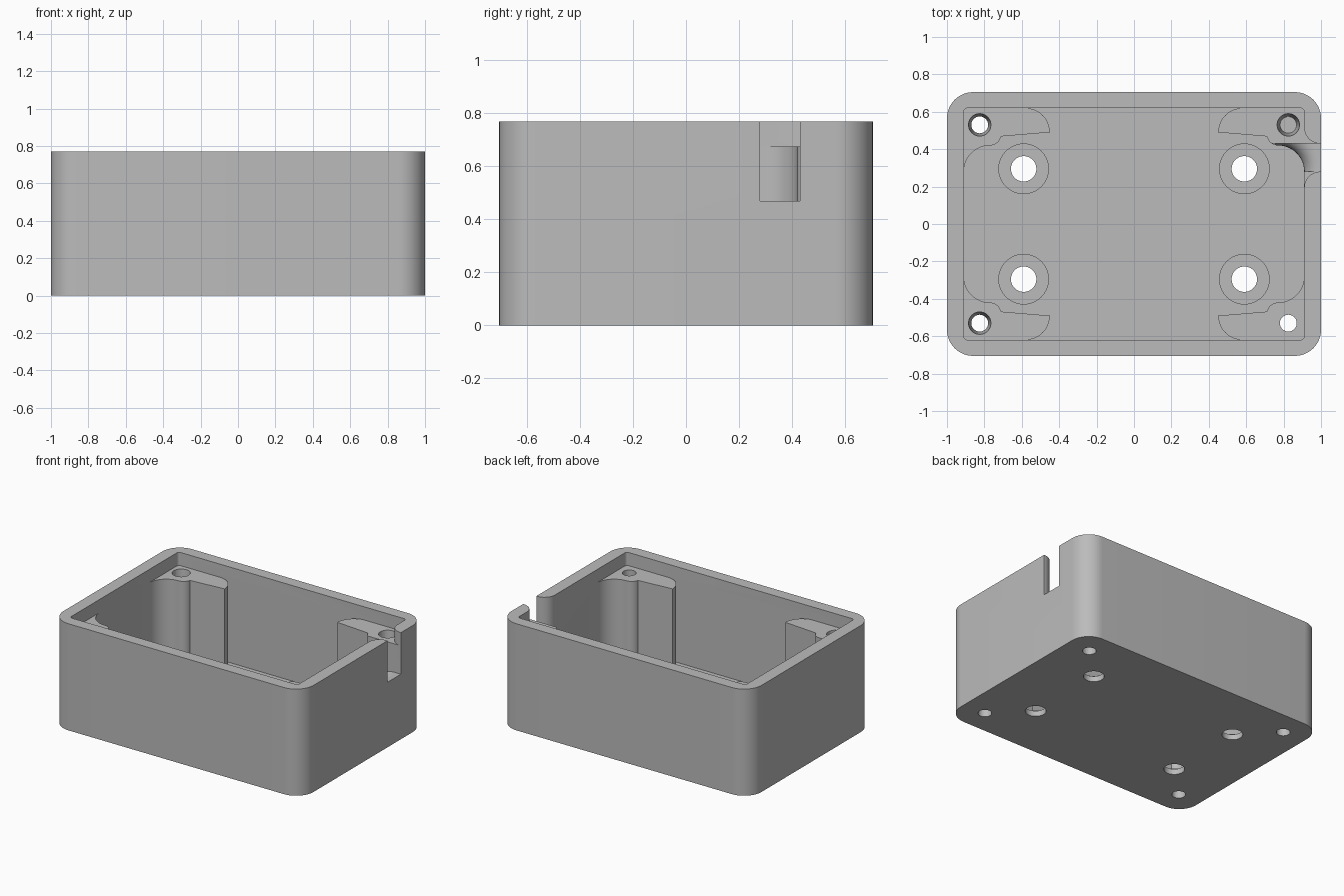
import bpy, bmesh
from math import sin, cos, pi, radians

if "Cube" in bpy.data.objects:
    bpy.data.objects.remove(bpy.data.objects["Cube"], do_unlink=True)

HEIGHT, FLOOR, BOSS_TOP = 0.77, 0.08, 0.675
HALF_X, HALF_Y = 0.91, 0.62           # inside of the walls
SLOT_Z, SLOT_Y0, SLOT_Y1 = 0.47, 0.28, 0.43

grey = bpy.data.materials.new("grey_plastic")
grey.use_nodes = True
grey.diffuse_color = (0.5, 0.5, 0.5, 1)
grey.node_tree.nodes["Principled BSDF"].inputs["Base Color"].default_value = (0.5, 0.5, 0.5, 1)


def arc(cx, cy, r, a0, a1, n=12):
    return [(cx + r * cos(radians(a0 + (a1 - a0) * i / n)),
             cy + r * sin(radians(a0 + (a1 - a0) * i / n))) for i in range(n + 1)]


def finish(name, bm):
    bmesh.ops.recalc_face_normals(bm, faces=bm.faces)
    mesh = bpy.data.meshes.new(name)
    bm.to_mesh(mesh)
    bm.free()
    mesh.materials.append(grey)
    obj = bpy.data.objects.new(name, mesh)
    bpy.context.collection.objects.link(obj)
    return obj


def prism(name, points, z0, z1):
    bm = bmesh.new()
    base = bm.faces.new([bm.verts.new((x, y, z0)) for x, y in points])
    top = bmesh.ops.extrude_face_region(bm, geom=[base])["geom"]
    bmesh.ops.translate(bm, vec=(0, 0, z1 - z0),
                        verts=[v for v in top if isinstance(v, bmesh.types.BMVert)])
    return finish(name, bm)


def rounded_rect(hx, hy, r, n=12):
    x, y = hx - r, hy - r
    return (arc(x, y, r, 0, 90, n) + arc(-x, y, r, 90, 180, n)
            + arc(-x, -y, r, 180, 270, n) + arc(x, -y, r, 270, 360, n))


def lathe(name, profile, cx, cy, a0=0, a1=360, n=40):
    """Turn a closed (radius, z) loop about a vertical axis."""
    bm = bmesh.new()
    full = a1 - a0 == 360
    rings = []
    for i in range(n if full else n + 1):
        a = radians(a0 + (a1 - a0) * i / n)
        rings.append([bm.verts.new((cx + r * cos(a), cy + r * sin(a), z)) for r, z in profile])
    for i in range(n):
        p, q = rings[i], rings[(i + 1) % len(rings)]
        for j in range(len(profile)):
            k = (j + 1) % len(profile)
            bm.faces.new((p[j], p[k], q[k], q[j]))
    if not full:
        bm.faces.new(rings[0])
        bm.faces.new(rings[-1])
    return finish(name, bm)


def hole(x, y, r0, r1, z0, z1, n=40):
    """Straight or tapered round cutter."""
    bm = bmesh.new()
    rings = [[bm.verts.new((x + r * cos(2 * pi * i / n), y + r * sin(2 * pi * i / n), z))
              for i in range(n)] for r, z in ((r0, z0), (r1, z1))]
    for i in range(n):
        k = (i + 1) % n
        bm.faces.new((rings[0][i], rings[0][k], rings[1][k], rings[1][i]))
    for ring in rings:
        bm.faces.new(ring)
    return finish("hole_cutter", bm)


def combine(obj, tool, operation="DIFFERENCE"):
    mod = obj.modifiers.new("combine", "BOOLEAN")
    mod.operation, mod.solver, mod.object = operation, "EXACT", tool
    bpy.context.view_layer.update()
    result = obj.evaluated_get(bpy.context.evaluated_depsgraph_get())
    mesh = bpy.data.meshes.new_from_object(result)
    obj.modifiers.clear()
    obj.data = mesh
    bpy.data.objects.remove(tool, do_unlink=True)


# Rounded shell with an open top
box = prism("enclosure_box", rounded_rect(1.0, 0.705, 0.14, 16), 0, HEIGHT)
combine(box, prism("cavity", rounded_rect(HALF_X, HALF_Y, 0.02, 4), FLOOR, 1))

# Corner screw bosses that flow into the walls
outline = ([(0.95, 0.66), (0.95, 0.28)] + arc(0.77, 0.28, 0.14, 0, 90)
           + arc(0.77, 0.48, 0.06, 270, 180, 8)[1:-1]
           + arc(0.58, 0.49, 0.13, 180, 90) + [(0.58, 0.66)])
outline = [(min(x, 0.95), y) for x, y in outline]
corners = [(sx, sy) for sx in (-1, 1) for sy in (-1, 1)]
for sx, sy in corners:
    combine(box, prism("boss", [(x * sx, y * sy) for x, y in outline], 0.04, BOSS_TOP), "UNION")

# Boss holes, tapered at the mouth on all but one corner, and counterbored floor holes
for sx, sy in corners:
    x, y = 0.825 * sx, 0.53 * sy
    combine(box, hole(x, y, 0.045, 0.045, -0.1, 0.9))
    if (sx, sy) != (1, -1):
        combine(box, hole(x, y, 0.044, 0.06, 0.45, BOSS_TOP + 0.001))
    combine(box, hole(0.59 * sx, 0.295 * sy, 0.068, 0.068, -0.1, 0.2))
    combine(box, hole(0.59 * sx, 0.295 * sy, 0.133, 0.133, 0.04, 0.2))


# Cable slot with rounded inner edges
def slot_box(z0):
    return prism("slot", [(0.6, SLOT_Y0), (1.1, SLOT_Y0), (1.1, SLOT_Y1), (0.6, SLOT_Y1)], z0, 0.95)


combine(box, slot_box(SLOT_Z))
sill = [(0.05, 0.38)] + arc(0.23, 0.38, 0.09, 180, 90, 8) + [(0.23, 1), (0.05, 1)]
chute = lathe("chute", sill, 0.77, 0.28, -5, 95)
combine(chute, slot_box(0.3), "INTERSECT")
combine(box, chute)
flare = [(0.85, 0.195)] + arc(0.995, 0.195, 0.085, 180, 90, 10) + [(0.995, 0.30), (0.85, 0.30)]
combine(box, prism("flare", flare, SLOT_Z, 0.95))
combine(box, prism("flare", [(x, SLOT_Y0 + SLOT_Y1 - y) for x, y in flare], BOSS_TOP, 0.95))

# Smooth curves, sharp edges
bpy.ops.object.select_all(action="DESELECT")
box.select_set(True)
bpy.context.view_layer.objects.active = box
bpy.ops.object.shade_smooth_by_angle(angle=radians(30))
